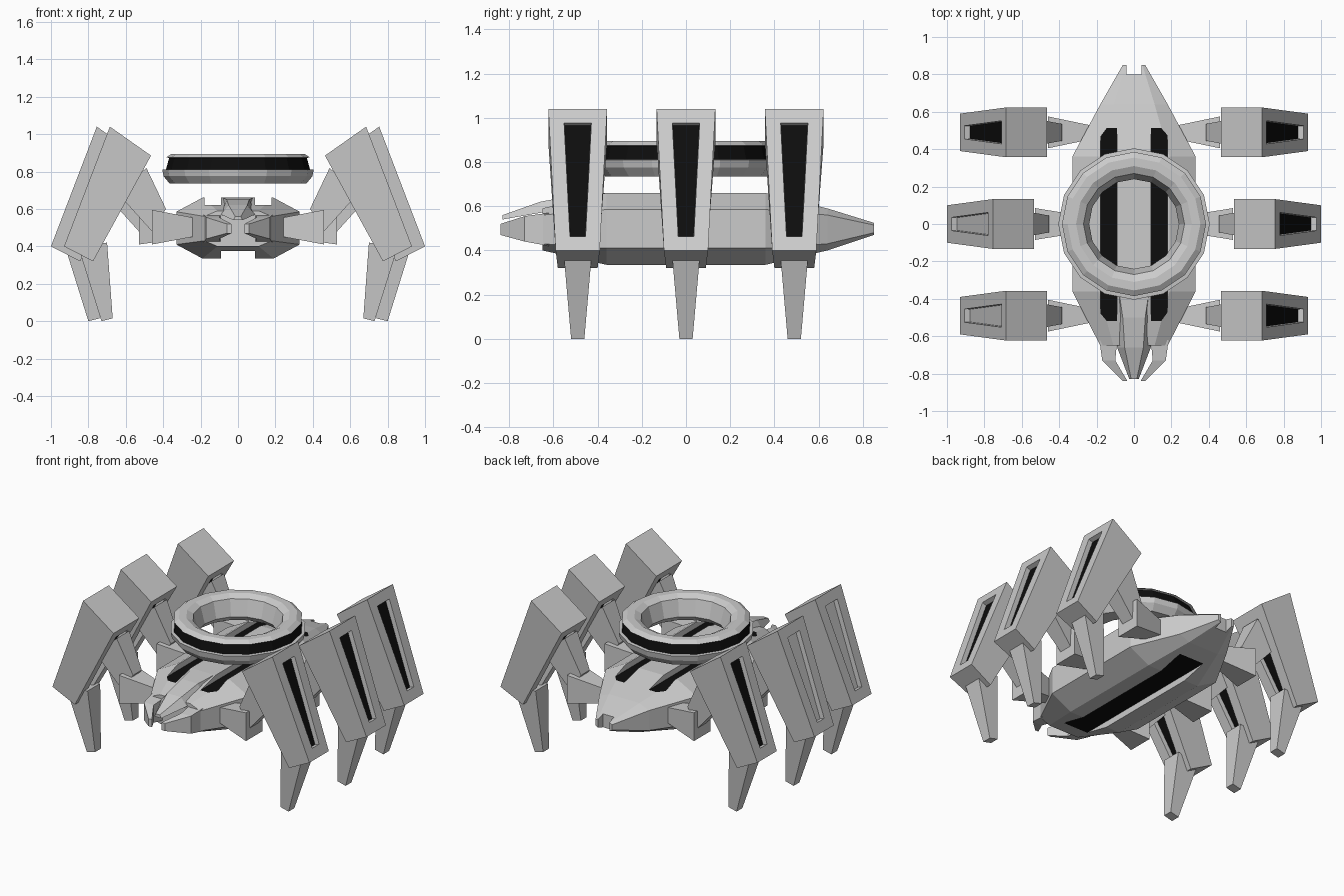
import bpy, bmesh, math
from mathutils import Vector

cube = bpy.data.objects.get("Cube")
if cube:
    bpy.data.objects.remove(cube, do_unlink=True)


def material(name, value):
    m = bpy.data.materials.new(name)
    m.use_nodes = True
    colour = (value, value, value, 1)
    m.diffuse_color = colour
    m.node_tree.nodes["Principled BSDF"].inputs["Base Color"].default_value = colour
    return m


GREY = material("light_grey", 0.6)
BLACK = material("black", 0.004)


def finish(name, bm):
    me = bpy.data.meshes.new(name)
    bm.to_mesh(me)
    bm.free()
    me.materials.append(GREY)
    me.materials.append(BLACK)
    ob = bpy.data.objects.new(name, me)
    bpy.context.collection.objects.link(ob)
    return ob


def loft(rings, closed=False, black_strips=()):
    """Skin a list of equal-length rings; cap the ends or close the loop."""
    bm = bmesh.new()
    vs = [[bm.verts.new(p) for p in r] for r in rings]
    n, k = len(rings), len(rings[0])
    for i in range(n if closed else n - 1):
        a, b = vs[i], vs[(i + 1) % n]
        for j in range(k):
            f = bm.faces.new((a[j], a[(j + 1) % k], b[(j + 1) % k], b[j]))
            f.material_index = int(j in black_strips)
    if not closed:
        bm.faces.new(vs[0])
        bm.faces.new(vs[-1])
    bmesh.ops.recalc_face_normals(bm, faces=bm.faces)
    return bm


def rect_x(x, y, half, z0, z1):
    return [(x, y - half, z0), (x, y + half, z0), (x, y + half, z1), (x, y - half, z1)]


def rect_y(y, x0, x1, z0, z1, inset=0):
    return [(x0, y, z0), (x1, y, z0), (x1 - inset, y, z1), (x0 + inset, y, z1)]


# Hull: eight-sided sections along y
def hull_section(y, flat, wide, top, shoulder, chine, bottom):
    half = [(flat, top), (wide, shoulder), (wide, chine), (flat, bottom)]
    pts = half + [(-x, z) for x, z in reversed(half)]
    return [(x, y, z) for x, z in pts]


hull = finish("hull", loft([
    hull_section(-0.65, 0.11, 0.18, 0.59, 0.56, 0.43, 0.40),
    hull_section(-0.36, 0.19, 0.33, 0.66, 0.585, 0.41, 0.335),
    hull_section(0.36, 0.19, 0.33, 0.66, 0.585, 0.41, 0.335),
    hull_section(0.64, 0.11, 0.18, 0.59, 0.56, 0.43, 0.40),
    hull_section(0.85, 0.045, 0.06, 0.525, 0.515, 0.48, 0.47)]))

# Grooves on top and underneath, and the tail notch
cuts = [(0.09, 0.18, -0.6, 0.6, 0.622, 0.8),
        (-0.18, -0.09, -0.6, 0.6, 0.622, 0.8),
        (-0.09, 0.09, -0.6, 0.6, 0.2, 0.375),
        (-0.04, 0.04, 0.80, 0.95, 0.3, 0.7)]
for x0, x1, y0, y1, z0, z1 in cuts:
    cutter = finish("cutter", loft([rect_y(y0, x0, x1, z0, z1),
                                    rect_y(y1, x0, x1, z0, z1)]))
    mod = hull.modifiers.new("groove", 'BOOLEAN')
    mod.operation, mod.solver, mod.object = 'DIFFERENCE', 'EXACT', cutter
    bpy.context.view_layer.objects.active = hull
    bpy.ops.object.modifier_apply(modifier=mod.name)
    bpy.data.objects.remove(cutter, do_unlink=True)

# Groove floors are black
for p in hull.data.polygons:
    floor = min(abs(p.center.z - 0.622), abs(p.center.z - 0.375)) < 0.002
    p.material_index = int(floor and abs(p.normal.z) > 0.99)

# Nose canopy
finish("nose", loft([
    rect_y(-0.36, -0.09, 0.09, 0.60, 0.66, 0.01),
    rect_y(-0.50, -0.09, 0.09, 0.59, 0.65, 0.03),
    rect_y(-0.66, -0.09, 0.09, 0.57, 0.62, 0.04),
    rect_y(-0.83, -0.025, 0.025, 0.54, 0.56, 0.01)]))

# Front pincers
for s, side in ((1, "left"), (-1, "right")):
    finish(side + "_pincer", loft([
        rect_y(-0.62, s * 0.09, s * 0.185, 0.42, 0.57),
        rect_y(-0.73, s * 0.10, s * 0.17, 0.44, 0.555),
        rect_y(-0.84, s * 0.035, s * 0.06, 0.47, 0.52)]))

# Floating ring with a black band
profile = [(0.24, 0.77), (0.27, 0.875), (0.31, 0.895), (0.355, 0.895),
           (0.385, 0.875), (0.368, 0.873), (0.385, 0.812), (0.405, 0.81),
           (0.398, 0.775), (0.365, 0.735), (0.27, 0.735)]
SIDES = 16
angles = [2 * math.pi * i / SIDES for i in range(SIDES)]
finish("ring", loft([[(r * math.cos(a), r * math.sin(a), z) for r, z in profile]
                     for a in angles], closed=True, black_strips=(5,)))


# Legs
def add_panel(bm, face, black):
    """Sink a panel into a face; a grey panel keeps a black upper wall."""
    walls = bmesh.ops.inset_individual(bm, faces=[face], thickness=0.068,
                                       depth=0, use_even_offset=True)["faces"]
    walls = bmesh.ops.inset_individual(bm, faces=[face], thickness=0.002,
                                       depth=-0.03)["faces"]
    if black:
        face.material_index = 1
    else:
        walls = [f for f in walls if f != face]
        max(walls, key=lambda f: f.calc_center_median().z).material_index = 1


def leg(name, s, y, out, outer_black):
    def part(label, rings):
        return finish(name + label, loft(rings))

    def section(points, half_a, half_b):
        # four corners: two points in x-z, each with a half width in y
        (xa, za), (xb, zb) = points
        xa, xb = s * (xa + out), s * (xb + out)
        return [(xa, y - half_a, za), (xa, y + half_a, za),
                (xb, y + half_b, zb), (xb, y - half_b, zb)]

    part("_hip", [rect_x(s * 0.22, y, 0.035, 0.455, 0.55),
                  rect_x(s * (0.46 + out), y, 0.085, 0.41, 0.595)])
    part("_thigh", [section([(0.385, 0.60), (0.46, 0.48)], 0.045, 0.045),
                    section([(0.49, 0.82), (0.64, 0.68)], 0.065, 0.065)])
    part("_shin", [section([(0.67, 0.015), (0.73, 0.0)], 0.03, 0.03),
                   section([(0.70, 0.42), (0.855, 0.40)], 0.065, 0.065)])
    # Armoured knee casing, sunk panels on its outer and inner faces
    bm = loft([section([(0.685, 1.04), (0.465, 0.885)], 0.133, 0.133),
               section([(0.93, 0.40), (0.775, 0.32)], 0.10, 0.09)])
    bm.faces.ensure_lookup_table()
    bm.normal_update()
    outward = Vector((s, 0, 0.37))
    ranked = sorted(bm.faces, key=lambda f: f.normal.dot(outward))
    add_panel(bm, ranked[-1], outer_black)
    add_panel(bm, ranked[0], True)
    finish(name + "_casing", bm)


for s, side in ((1, "left"), (-1, "right")):
    for y, row in ((-0.49, "front"), (0, "middle"), (0.49, "back")):
        leg(f"{row}_{side}_leg", s, y, 0.07 if row == "middle" else 0,
            side == "left" or row == "back")
